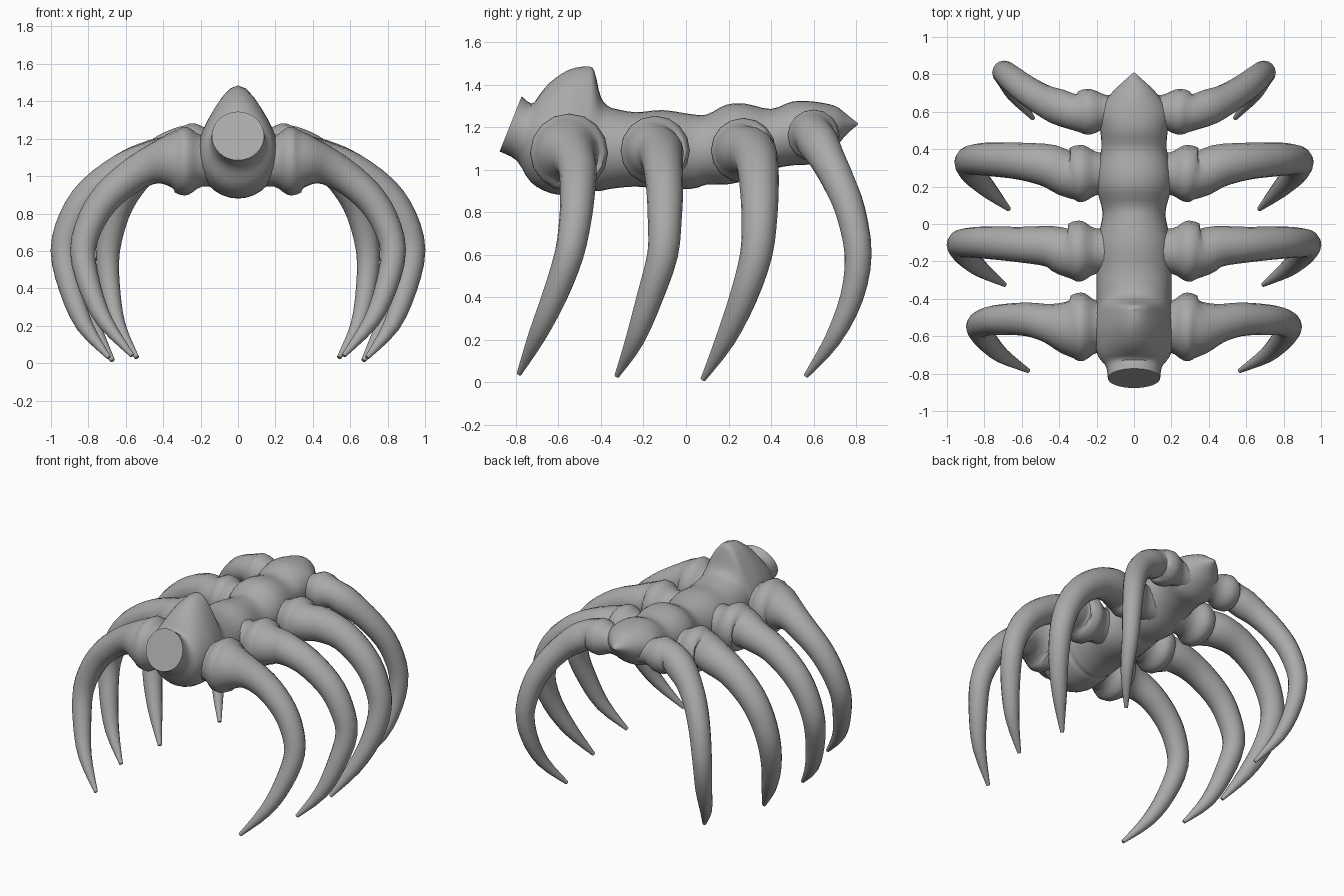
import bpy
import math
from mathutils import Vector

cube = bpy.data.objects.get("Cube")
if cube:
    bpy.data.objects.remove(cube)

# Single bone colour
bone = bpy.data.materials.new("bone_grey")
bone.use_nodes = True
GREY = (0.4, 0.4, 0.4, 1.0)
bone.diffuse_color = GREY
bone.node_tree.nodes["Principled BSDF"].inputs["Base Color"].default_value = GREY


def interpolate(points, steps):
    """Smooth curve through every point, for tuples of any length."""
    rows = [Vector(p) for p in points]
    rows = [rows[0]] + rows + [rows[-1]]
    result = []
    for a, b, c, d in zip(rows, rows[1:], rows[2:], rows[3:]):
        for step in range(steps):
            t = step / steps
            tangent_b, tangent_c = (c - a) / 2, (d - b) / 2
            ease = t * t * (3 - 2 * t)
            result.append(b * (1 - ease) + c * ease
                          + tangent_b * t * (1 - t) ** 2
                          - tangent_c * t * t * (1 - t))
    result.append(rows[-1])
    return result


def loft(name, rings, angle):
    """Skin a row of equal rings and cap both ends."""
    sides = len(rings[0])
    verts = [point for ring in rings for point in ring]
    faces = [tuple(range(sides))[::-1],
             tuple(range(len(verts) - sides, len(verts)))]
    for r in range(len(rings) - 1):
        for i in range(sides):
            j = (i + 1) % sides
            low, high = r * sides, (r + 1) * sides
            faces.append((low + i, low + j, high + j, high + i))
    mesh = bpy.data.meshes.new(name)
    mesh.from_pydata(verts, [], faces)
    mesh.materials.append(bone)
    part = bpy.data.objects.new(name, mesh)
    bpy.context.collection.objects.link(part)
    bpy.ops.object.select_all(action="DESELECT")
    part.select_set(True)
    bpy.context.view_layer.objects.active = part
    bpy.ops.object.mode_set(mode="EDIT")
    bpy.ops.mesh.select_all(action="SELECT")
    bpy.ops.mesh.normals_make_consistent(inside=False)
    bpy.ops.object.mode_set(mode="OBJECT")
    bpy.ops.object.shade_smooth_by_angle(angle=math.radians(angle))
    return part


def spine_ring(row, sides=32):
    """Oval section with a raised crest, sheared along its height."""
    y, half_width, top, bottom, crest, tilt = row
    middle, half_height = (top + bottom) / 2, (top - bottom) / 2
    ring = []
    for i in range(sides):
        turn = math.tau * i / sides
        rise = half_height * math.cos(turn)
        ridge = max(0, crest) * max(0, math.cos(turn)) ** 4
        ring.append((half_width * math.sin(turn), y + tilt * rise,
                     middle + rise + ridge))
    return ring


# Spine: y, half width, top, bottom, crest height, tilt
spine_rows = [
    (-0.825, 0.14, 1.345, 1.085, 0, 0.4),
    (-0.76, 0.15, 1.31, 1.04, 0, 0.25),
    (-0.71, 0.19, 1.33, 0.94, 0.02, 0.1),
    (-0.64, 0.21, 1.35, 0.89, 0.06, 0),
    (-0.55, 0.22, 1.35, 0.88, 0.12, 0),
    (-0.46, 0.21, 1.32, 0.89, 0.165, 0),
    (-0.43, 0.2, 1.31, 0.9, 0.15, 0),
    (-0.4, 0.2, 1.3, 0.9, 0.04, 0),
    (-0.35, 0.2, 1.29, 0.91, 0, 0),
    (-0.24, 0.2, 1.27, 0.92, 0, 0),
    (-0.11, 0.2, 1.28, 0.91, 0, 0),
    (0.03, 0.17, 1.26, 0.91, 0, 0),
    (0.1, 0.175, 1.26, 0.93, 0, 0),
    (0.19, 0.2, 1.305, 0.93, 0, 0),
    (0.28, 0.2, 1.31, 0.95, 0, 0),
    (0.4, 0.175, 1.285, 1.0, 0, 0),
    (0.5, 0.18, 1.32, 1.02, 0, 0),
    (0.6, 0.19, 1.32, 1.03, 0, 0),
    (0.7, 0.12, 1.3, 1.1, 0, 0),
    (0.75, 0.07, 1.265, 1.16, 0, 0),
    (0.81, 0.002, 1.217, 1.213, 0, 0),
]
loft("spine", [spine_ring(row) for row in interpolate(spine_rows, 3)], 40)

# Shared taper of a rib from its joint to its claw tip
TAPER = [0.11, 0.095, 0.087, 0.08, 0.072, 0.062, 0.045, 0.012]


def rib(name, joint, joint_radius, path, thickness):
    """Knobbed joint flowing into a curved, tapering rib, on both sides."""
    x, y, z = joint
    rows = [(0.08, y, z, joint_radius * 0.8),
            (x - 0.1, y, z, joint_radius * 0.75),
            (x - 0.025, y, z, joint_radius),
            (x + 0.025, y, z, joint_radius * 0.98),
            (x + 0.075, y, z, joint_radius * 0.8)]
    for point, radius in zip(path, TAPER):
        rows.append((*point, max(radius * thickness, 0.012)))
    rows = interpolate(rows, 3)
    centres = [Vector(row[:3]) for row in rows]
    for side, sign in (("left", 1), ("right", -1)):
        rings = []
        for i, row in enumerate(rows):
            along = centres[min(i + 1, len(rows) - 1)] - centres[max(i - 1, 0)]
            along.normalize()
            up = along.cross(Vector((0, 1, 0))).normalized()
            across = up.cross(along)
            ring = []
            for k in range(16):
                turn = math.tau * k / 16
                p = centres[i] + row[3] * (up * math.cos(turn)
                                           + across * math.sin(turn))
                ring.append((p.x * sign, p.y, p.z))
            rings.append(ring)
        loft(f"{name}_{side}", rings, 50)


# Four pairs of ribs, front to back
rib("front_rib", (0.29, -0.55, 1.08), 0.18,
    [(0.46, -0.53, 1.06), (0.57, -0.51, 1.0), (0.69, -0.51, 0.9),
     (0.78, -0.52, 0.77), (0.83, -0.55, 0.6), (0.79, -0.62, 0.4),
     (0.71, -0.7, 0.22), (0.565, -0.785, 0.04)], 0.95)
rib("second_rib", (0.3, -0.145, 1.09), 0.16,
    [(0.45, -0.12, 1.08), (0.61, -0.11, 1.03), (0.78, -0.1, 0.91),
     (0.88, -0.1, 0.77), (0.93, -0.11, 0.6), (0.895, -0.17, 0.4),
     (0.82, -0.24, 0.2), (0.69, -0.325, 0.03)], 1)
rib("third_rib", (0.29, 0.27, 1.09), 0.15,
    [(0.45, 0.31, 1.08), (0.6, 0.335, 1.03), (0.75, 0.345, 0.91),
     (0.84, 0.345, 0.77), (0.885, 0.33, 0.6), (0.86, 0.27, 0.4),
     (0.78, 0.185, 0.2), (0.67, 0.08, 0.013)], 1.05)
rib("rear_rib", (0.25, 0.6, 1.16), 0.12,
    [(0.4, 0.625, 1.12), (0.49, 0.665, 1.05), (0.58, 0.72, 0.94),
     (0.65, 0.775, 0.8), (0.695, 0.81, 0.6), (0.685, 0.78, 0.4),
     (0.64, 0.69, 0.2), (0.54, 0.565, 0.03)], 0.88)
